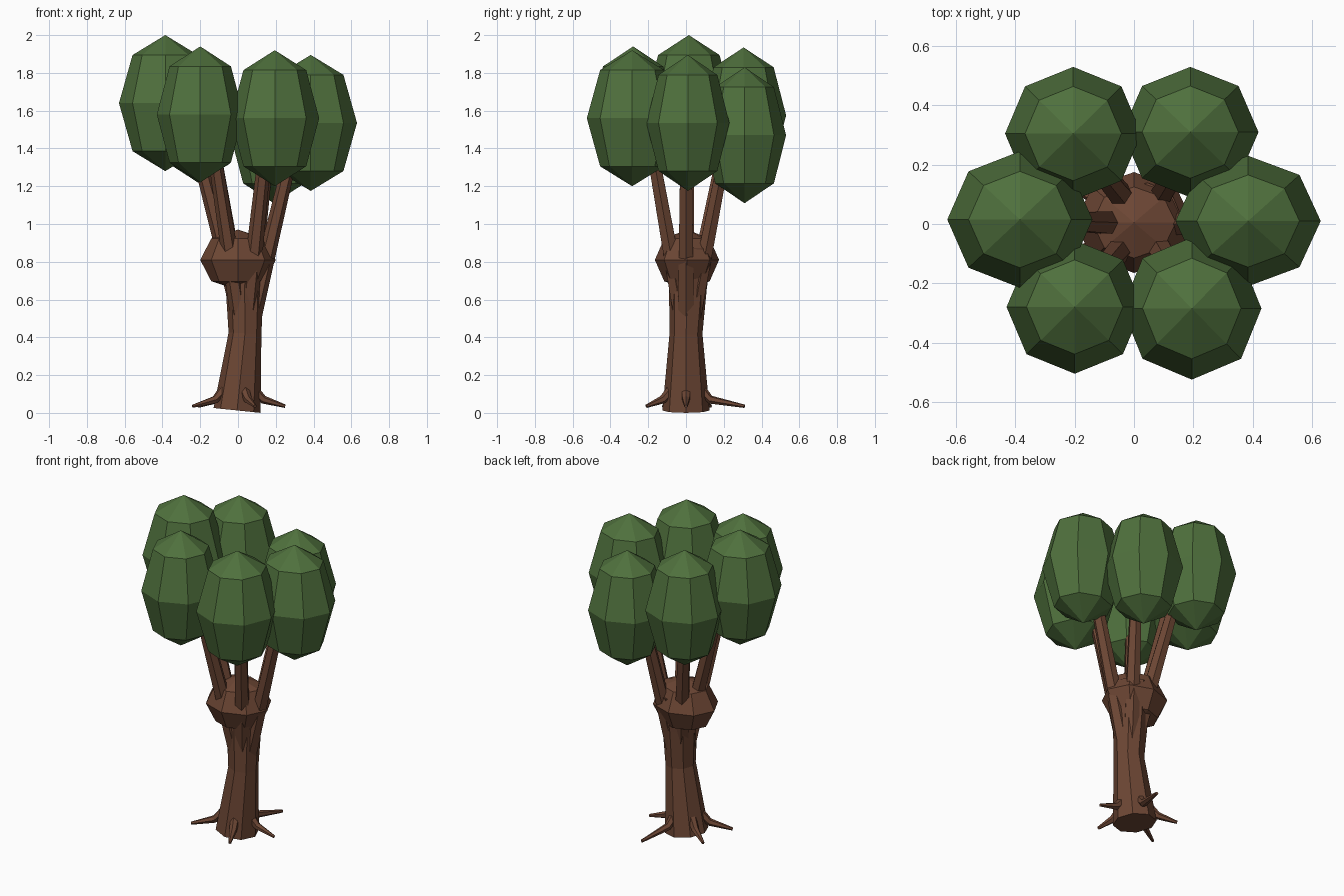
import bpy, bmesh, math
from mathutils import Vector, Matrix

if "Cube" in bpy.data.objects:
    bpy.data.objects.remove(bpy.data.objects["Cube"])


def material(name, rgb):
    m = bpy.data.materials.new(name)
    m.diffuse_color = (*rgb, 1)
    m.use_nodes = True
    m.node_tree.nodes["Principled BSDF"].inputs["Base Color"].default_value = m.diffuse_color
    return m


BARK = material("bark_brown", (0.15, 0.061, 0.034))
LEAF = material("leaf_green", (0.078, 0.162, 0.046))


def finish(bm, name, mat):
    bmesh.ops.recalc_face_normals(bm, faces=bm.faces)
    me = bpy.data.meshes.new(name)
    bm.to_mesh(me)
    bm.free()
    me.materials.append(mat)
    ob = bpy.data.objects.new(name, me)
    bpy.context.collection.objects.link(ob)
    return ob


def tube(name, path, sides):
    """Flat-sided limb through (x, y, z, radius) points, rings square to the path."""
    bm = bmesh.new()
    pts = [Vector(p[:3]) for p in path]
    rings = []
    for i, p in enumerate(pts):
        d = (pts[min(i + 1, len(pts) - 1)] - pts[max(i - 1, 0)]).normalized()
        q = Vector((0, 0, 1)).rotation_difference(d)
        rings.append([bm.verts.new(p + q @ Vector((math.cos(a), math.sin(a), 0)) * path[i][3])
                      for a in (2 * math.pi * k / sides for k in range(sides))])
    for lo, hi in zip(rings, rings[1:]):
        for k in range(sides):
            n = (k + 1) % sides
            bm.faces.new((lo[k], lo[n], hi[n], hi[k]))
    bm.faces.new(rings[0][::-1])
    bm.faces.new(rings[-1])
    return finish(bm, name, BARK)


def blob(name, centre, size, mat):
    """Eight-sided, four-ring stretched ball."""
    bm = bmesh.new()
    bmesh.ops.create_uvsphere(bm, u_segments=8, v_segments=4, radius=1)
    bm.transform(Matrix.Translation(centre) @ Matrix.Diagonal((*size, 1)))
    return finish(bm, name, mat)


# Trunk, leaning a little and widening into the crown
tube("trunk", [(-0.005, 0, 0.013, 0.125), (0.037, 0, 0.42, 0.087),
               (0.035, 0.01, 0.66, 0.1), (0.045, 0.025, 0.88, 0.115)], 8)

# Knot where the branches part
blob("trunk_knot", (0, 0.005, 0.81), (0.2, 0.17, 0.16), BARK)

# Branches: start, end
branches = {
    "left": ((0.02, 0, 0.5), (-0.23, 0.01, 1.45)),
    "front_left": ((0.01, -0.02, 0.5), (-0.13, -0.18, 1.4)),
    "front_right": ((0.05, -0.02, 0.5), (0.145, -0.18, 1.4)),
    "right": ((0.065, 0, 0.46), (0.285, 0.0, 1.38)),
    "back_right": ((0.05, 0.03, 0.48), (0.15, 0.195, 1.32)),
    "back_left": ((0.02, 0.02, 0.5), (-0.13, 0.2, 1.4)),
}
for n, (a, b) in branches.items():
    tube("branch_" + n, [(*a, 0.05), (*b, 0.035)], 6)

# Foliage clumps
clumps = {
    "left": (-0.385, 0.015, 1.64, 0.245, 0.23),
    "front_left": (-0.2, -0.28, 1.58, 0.23, 0.225),
    "front_right": (0.195, -0.285, 1.56, 0.235, 0.24),
    "right": (0.385, 0.01, 1.535, 0.245, 0.22),
    "back_right": (0.19, 0.31, 1.47, 0.23, 0.22),
    "back_left": (-0.205, 0.305, 1.575, 0.23, 0.225),
}
for n, (x, y, z, rx, ry) in clumps.items():
    blob("foliage_" + n, (x, y, z), (rx, ry, 0.36), LEAF)

# Roots spreading from the trunk foot, by tip position
for i, (x, y) in enumerate([(0.25, 0.0), (0.09, 0.31), (-0.21, 0.13),
                            (-0.24, -0.12), (0.09, -0.21)]):
    d = Vector((x, y, 0)).normalized()
    tube("root_%d" % (i + 1), [(d.x * 0.085, d.y * 0.085, 0.12, 0.028),
                               (d.x * 0.135, d.y * 0.135, 0.07, 0.022),
                               (x, y, 0.035, 0.009)], 6)
